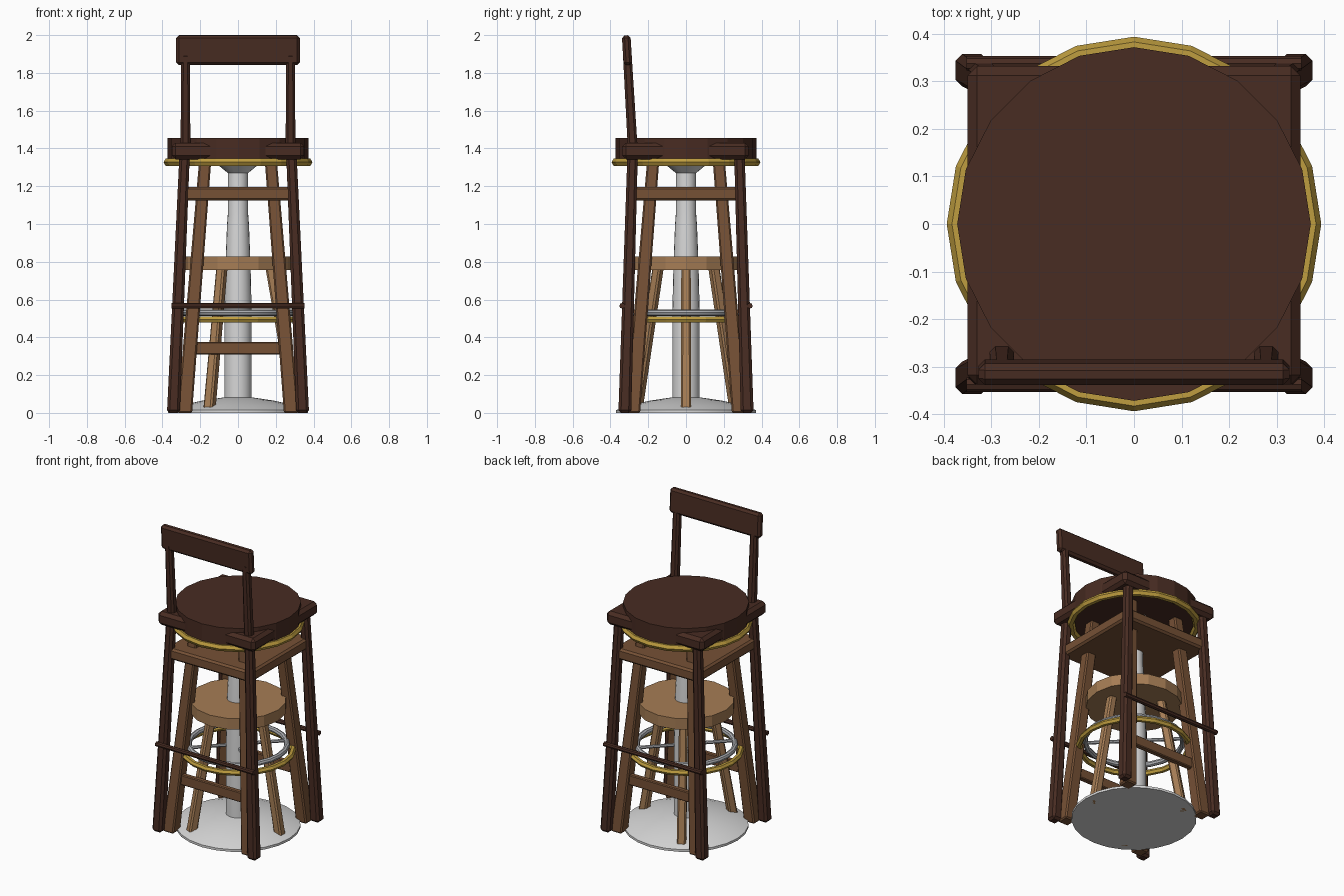
import bpy, bmesh, math
from mathutils import Vector, Matrix

if "Cube" in bpy.data.objects:
    bpy.data.objects.remove(bpy.data.objects["Cube"])

def material(name, rgb):
    m = bpy.data.materials.new(name)
    m.diffuse_color = (*rgb, 1)
    m.use_nodes = True
    m.node_tree.nodes["Principled BSDF"].inputs["Base Color"].default_value = m.diffuse_color
    return m

DARK = material("dark walnut", (0.065, 0.025, 0.016))
BROWN = material("brown oak", (0.18, 0.082, 0.036))
TAN = material("tan pine", (0.38, 0.205, 0.09))
GOLD = material("brass", (0.52, 0.34, 0.05))
WHITE = material("pale metal", (0.68, 0.68, 0.68))
SILVER = material("silver", (0.42, 0.43, 0.45))

def finish(name, bm, mat, bevel=0, smooth=False):
    bmesh.ops.recalc_face_normals(bm, faces=bm.faces)
    me = bpy.data.meshes.new(name)
    bm.to_mesh(me)
    bm.free()
    me.materials.append(mat)
    ob = bpy.data.objects.new(name, me)
    bpy.context.collection.objects.link(ob)
    if bevel:
        mod = ob.modifiers.new("bevel", 'BEVEL')
        mod.width = bevel
        mod.segments = 1
    if smooth:
        bpy.context.view_layer.objects.active = ob
        ob.select_set(True)
        bpy.ops.object.shade_smooth_by_angle(angle=math.radians(35))
        ob.select_set(False)
    return ob

def box(name, centre, size, mat, bevel=0.0, tilt=0.0):
    bm = bmesh.new()
    mtx = Matrix.Translation(centre) @ Matrix.Rotation(tilt, 4, 'X') @ Matrix.Diagonal((*size, 1))
    bmesh.ops.create_cube(bm, size=1, matrix=mtx)
    return finish(name, bm, mat, bevel)

def leg(name, bottom, top, w0, w1, mat, bevel=0.01, turn=0.0):
    """Tapered square leg with level ends."""
    bm = bmesh.new()
    rings = []
    for p, w in ((bottom, w0), (top, w1)):
        ring = []
        for sx, sy in ((-1, -1), (1, -1), (1, 1), (-1, 1)):
            off = Matrix.Rotation(turn, 3, 'Z') @ Vector((sx * w / 2, sy * w / 2, 0))
            ring.append(bm.verts.new(Vector(p) + off))
        rings.append(ring)
    a, b = rings
    bm.faces.new(a)
    bm.faces.new(b)
    for i in range(4):
        j = (i + 1) % 4
        bm.faces.new((a[i], a[j], b[j], b[i]))
    return finish(name, bm, mat, bevel)

def turned(name, profile, sides, mat, closed=False, smooth=False):
    """Lathe a list of (radius, z) points round the z axis."""
    bm = bmesh.new()
    rings = [[bm.verts.new((r * math.cos(2 * math.pi * k / sides),
                            r * math.sin(2 * math.pi * k / sides), z))
              for k in range(sides)] for r, z in profile]
    pairs = list(zip(rings, rings[1:]))
    if closed:
        pairs.append((rings[-1], rings[0]))
    else:
        bm.faces.new(rings[0])
        bm.faces.new(rings[-1])
    for a, b in pairs:
        for k in range(sides):
            j = (k + 1) % sides
            bm.faces.new((a[k], a[j], b[j], b[k]))
    return finish(name, bm, mat, 0, smooth)

def ring(name, radius, thick, z, sides, mat, section=6, smooth=False):
    prof = [(radius + thick * math.cos(2 * math.pi * i / section),
             z + thick * math.sin(2 * math.pi * i / section)) for i in range(section)]
    return turned(name, prof, sides, mat, True, smooth)

def rod(name, a, b, radius, mat, sides=8):
    a, b = Vector(a), Vector(b)
    bm = bmesh.new()
    mtx = Matrix.Translation((a + b) / 2) @ (b - a).to_track_quat('Z', 'Y').to_matrix().to_4x4()
    bmesh.ops.create_cone(bm, cap_ends=True, segments=sides, radius1=radius, radius2=radius,
                          depth=(b - a).length, matrix=mtx)
    return finish(name, bm, mat)

# Round seat with brass trim
turned("round_seat", [(0.372, 1.345), (0.372, 1.456)], 20, DARK)
ring("seat_trim", 0.372, 0.022, 1.327, 20, GOLD)

# Dark chair: square seat, backrest, legs and foot rails
box("square_seat", (0, -0.003, 1.386), (0.70, 0.67, 0.088), DARK, 0.02)
box("backrest", (0, -0.312, 1.92), (0.655, 0.046, 0.158), DARK, 0.014, math.radians(3.5))
for sx in (-1, 1):
    leg("back_post", (sx * 0.278, -0.282, 1.40), (sx * 0.278, -0.311, 1.90), 0.052, 0.046, DARK, 0.012)
    for sy in (-1, 1):
        leg("dark_leg", (sx * 0.342, sy * 0.324, 0), (sx * 0.283, sy * 0.283, 1.36), 0.068, 0.055, DARK, 0.014)
for sy in (-1, 1):
    rod("dark_foot_rail", (-0.352, sy * 0.338, 0.567), (0.352, sy * 0.338, 0.567), 0.015, DARK)

# Brown stool: square slab, splayed legs, two stretchers
box("brown_slab", (0, 0, 1.16), (0.615, 0.615, 0.072), BROWN, 0.012)
for sx in (-1, 1):
    for sy in (-1, 1):
        leg("brown_leg", (sx * 0.282, sy * 0.282, 0), (sx * 0.173, sy * 0.173, 1.345), 0.078, 0.064, BROWN, 0.008)
for sy in (-1, 1):
    box("brown_stretcher", (0, sy * 0.255, 0.342), (0.50, 0.035, 0.066), BROWN, 0.005)

# Small tan three-legged stool
turned("tan_seat", [(0.287, 0.757), (0.287, 0.828)], 16, TAN)
for i in range(3):
    a = 2 * math.pi * i / 3
    c, s = math.cos(a), math.sin(a)
    leg("tan_leg", (0.305 * c, 0.305 * s, 0), (0.17 * c, 0.17 * s, 0.77), 0.054, 0.05, TAN, 0.009, a)

# Metal pedestal with foot ring
turned("pedestal_base", [(0.37, 0.0), (0.37, 0.015), (0.30, 0.04), (0.19, 0.065), (0.075, 0.082)],
       24, WHITE, smooth=True)
turned("pedestal_column", [(0.072, 0.07), (0.072, 0.55), (0.066, 0.80), (0.058, 1.0), (0.054, 1.05),
                           (0.054, 1.27), (0.105, 1.312), (0.105, 1.345)], 20, WHITE, smooth=True)
ring("silver_foot_ring", 0.291, 0.017, 0.531, 24, SILVER, 8, True)
for i in range(4):
    a = math.pi / 4 + math.pi / 2 * i
    rod("ring_spoke", (0.05 * math.cos(a), 0.05 * math.sin(a), 0.531),
        (0.29 * math.cos(a), 0.29 * math.sin(a), 0.531), 0.011, SILVER)

# Lower brass foot ring
ring("brass_foot_ring", 0.325, 0.018, 0.494, 20, GOLD)
